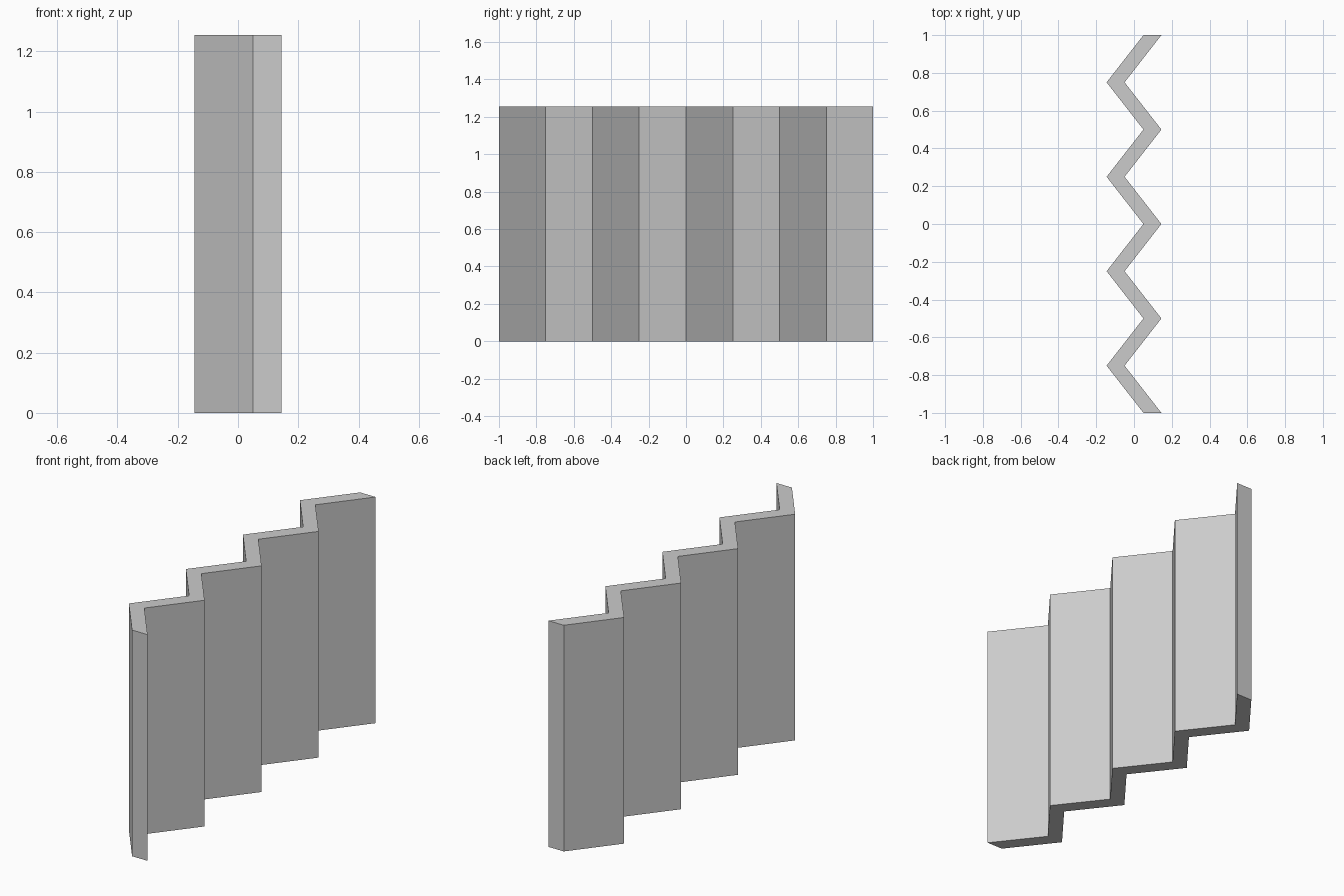
import bpy
import bmesh

if "Cube" in bpy.data.objects:
    bpy.data.objects.remove(bpy.data.objects["Cube"])

HEIGHT = 1.255
PANELS = 8
FOLD = 0.0975      # half depth of the zigzag
HALF_WALL = 0.0475 # half thickness measured along x

grey = bpy.data.materials.new("light_grey")
grey.diffuse_color = (0.6, 0.6, 0.6, 1.0)
grey.use_nodes = True
grey.node_tree.nodes["Principled BSDF"].inputs["Base Color"].default_value = grey.diffuse_color

# Zigzag outline: up the right side, back down the left side
ridge = [(FOLD if i % 2 == 0 else -FOLD, -1 + 2 * i / PANELS)
         for i in range(PANELS + 1)]
right = [(x + HALF_WALL, y) for x, y in ridge]
left = [(x - HALF_WALL, y) for x, y in reversed(ridge)]

# Extrude the outline into a folded screen
bm = bmesh.new()
outline = bm.faces.new([bm.verts.new((x, y, 0)) for x, y in right + left])
extruded = bmesh.ops.extrude_face_region(bm, geom=[outline], use_keep_orig=True)
top = [g for g in extruded["geom"] if isinstance(g, bmesh.types.BMVert)]
bmesh.ops.translate(bm, verts=top, vec=(0, 0, HEIGHT))
bmesh.ops.recalc_face_normals(bm, faces=bm.faces)

mesh = bpy.data.meshes.new("folding_screen")
bm.to_mesh(mesh)
bm.free()
mesh.materials.append(grey)
screen = bpy.data.objects.new("folding_screen", mesh)
bpy.context.collection.objects.link(screen)
